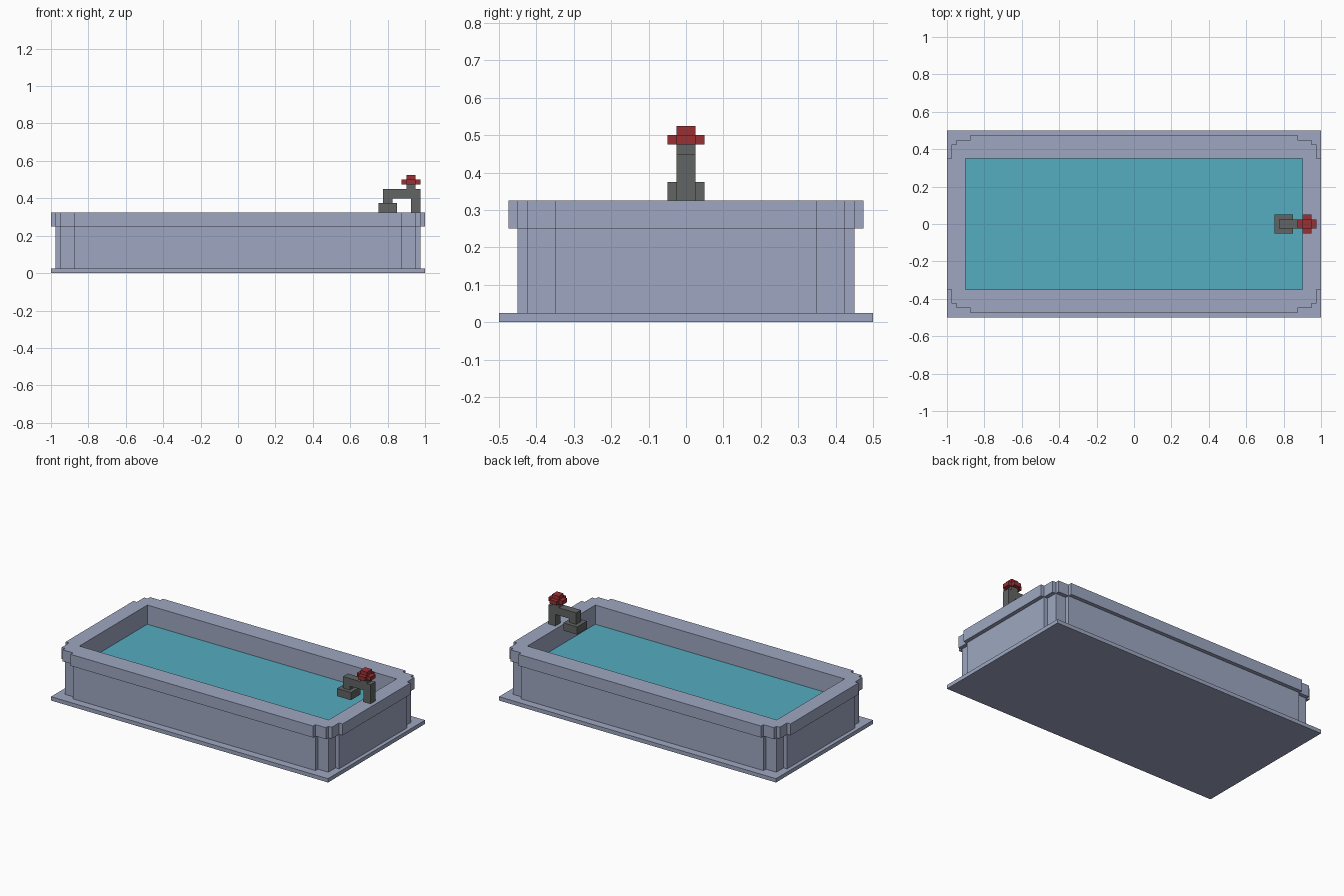
import bpy
import bmesh

if "Cube" in bpy.data.objects:
    bpy.data.objects.remove(bpy.data.objects["Cube"], do_unlink=True)


def material(name, rgb):
    mat = bpy.data.materials.new(name)
    mat.use_nodes = True
    color = (*rgb, 1.0)
    mat.diffuse_color = color
    mat.node_tree.nodes["Principled BSDF"].inputs["Base Color"].default_value = color
    return mat


STONE = material("blue grey stone", (0.342, 0.386, 0.533))
WATER = material("turquoise water", (0.089, 0.413, 0.527))
METAL = material("dark grey metal", (0.122, 0.130, 0.130))
RED = material("red handle", (0.328, 0.030, 0.034))


def prism(name, outline, z0, z1, mat, mirrored=False):
    """Extrude a flat outline upwards; optionally mirror one quarter in x and y."""
    bm = bmesh.new()
    face = bm.faces.new([bm.verts.new((x, y, z0)) for x, y in outline])
    grown = bmesh.ops.extrude_face_region(bm, geom=[face], use_keep_orig=True)
    tops = [v for v in grown["geom"] if isinstance(v, bmesh.types.BMVert)]
    bmesh.ops.translate(bm, verts=tops, vec=(0, 0, z1 - z0))
    bmesh.ops.recalc_face_normals(bm, faces=bm.faces)
    if mirrored:
        # open the two cut ends so the quarters join cleanly
        ends = [f for f in bm.faces
                if any(all(abs(v.co[axis]) < 1e-5 for v in f.verts) for axis in (0, 1))]
        bmesh.ops.delete(bm, geom=ends, context="FACES")
    mesh = bpy.data.meshes.new(name)
    bm.to_mesh(mesh)
    bm.free()
    mesh.materials.append(mat)
    obj = bpy.data.objects.new(name, mesh)
    bpy.context.collection.objects.link(obj)
    if mirrored:
        mirror = obj.modifiers.new("Mirror", "MIRROR")
        mirror.use_axis = (True, True, False)
    return obj


def box(name, x0, x1, half_y, z0, z1, mat):
    corners = [(x0, -half_y), (x1, -half_y), (x1, half_y), (x0, half_y)]
    return prism(name, corners, z0, z1, mat)


# Basin: base slab, walls and rim with stepped corners, water surface
POOL_X, POOL_Y = 0.9, 0.35
inner = [(POOL_X, 0), (POOL_X, POOL_Y), (0, POOL_Y)]
wall_steps = [(0, 0.45), (0.875, 0.45), (0.875, 0.425), (0.95, 0.425),
              (0.95, 0.35), (0.975, 0.35), (0.975, 0)]
rim_steps = [(0, 0.475), (0.875, 0.475), (0.875, 0.45), (0.95, 0.45), (0.95, 0.425),
             (0.975, 0.425), (0.975, 0.35), (1, 0.35), (1, 0)]
box("base_slab", -1, 1, 0.5, 0, 0.025, STONE)
prism("basin_walls", wall_steps + inner, 0.025, 0.25, STONE, mirrored=True)
prism("basin_rim", rim_steps + inner, 0.25, 0.325, STONE, mirrored=True)
box("water", -POOL_X, POOL_X, POOL_Y, 0.025, 0.2, WATER)

# Tap: post on the rim, arm over the water, spout and nozzle
box("tap_post", 0.925, 0.975, 0.025, 0.325, 0.4, METAL)
box("tap_arm", 0.775, 0.975, 0.025, 0.4, 0.45, METAL)
box("tap_spout", 0.775, 0.825, 0.025, 0.375, 0.4, METAL)
box("tap_nozzle", 0.75, 0.85, 0.05, 0.325, 0.375, METAL)
box("handle_stem", 0.9, 0.95, 0.025, 0.45, 0.475, METAL)

# Cross-shaped handle with a raised hub
CX, ARM, HUB = 0.925, 0.05, 0.025
cross = []
for sx, sy in ((1, 1), (-1, 1), (-1, -1), (1, -1)):
    corner = [(ARM, HUB), (HUB, HUB), (HUB, ARM)]
    if sx * sy < 0:
        corner.reverse()
    cross += [(CX + sx * x, sy * y) for x, y in corner]
prism("handle_cross", cross, 0.475, 0.5, RED)
box("handle_hub", CX - HUB, CX + HUB, HUB, 0.5, 0.525, RED)
